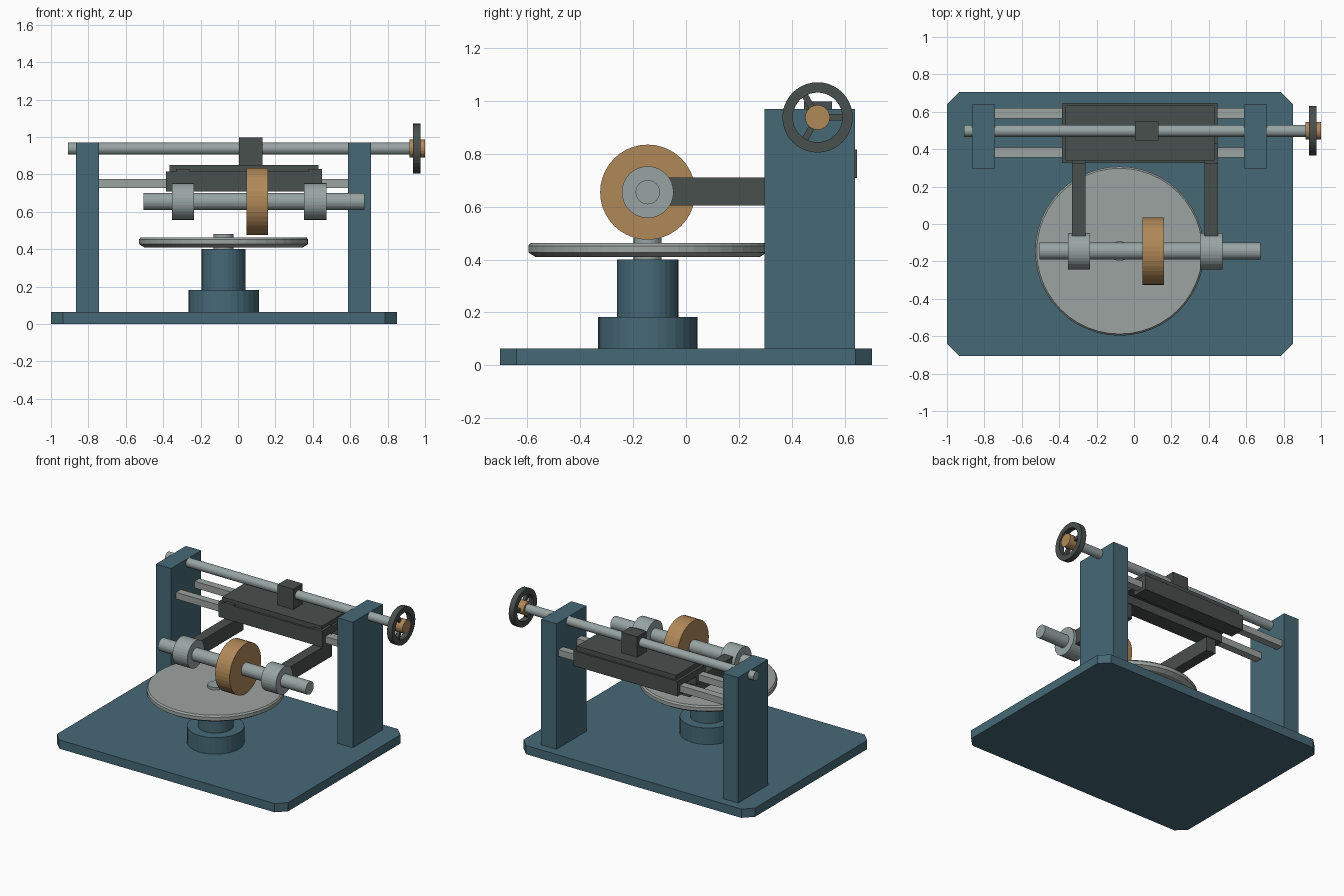
import bpy, bmesh
from math import pi, radians, sin, cos
from mathutils import Matrix, Vector

cube = bpy.data.objects.get("Cube")
if cube:
    bpy.data.objects.remove(cube, do_unlink=True)


def material(name, rgb):
    m = bpy.data.materials.new(name)
    m.use_nodes = True
    color = (*rgb, 1)
    m.diffuse_color = color
    m.node_tree.nodes["Principled BSDF"].inputs["Base Color"].default_value = color
    return m


teal = material("teal paint", (0.061, 0.141, 0.181))
dark = material("dark iron", (0.066, 0.08, 0.076))
steel = material("bright steel", (0.31, 0.37, 0.365))
pale = material("ground steel", (0.335, 0.37, 0.355))
brass = material("brass", (0.434, 0.246, 0.098))


def finish(name, bm, mat):
    bmesh.ops.recalc_face_normals(bm, faces=bm.faces)
    mesh = bpy.data.meshes.new(name)
    bm.to_mesh(mesh)
    bm.free()
    mesh.materials.append(mat)
    obj = bpy.data.objects.new(name, mesh)
    bpy.context.collection.objects.link(obj)
    return obj


def box(name, mat, xs, ys, zs):
    """Box from its limits on each axis."""
    low, high = (Vector(p) for p in zip(xs, ys, zs))
    bm = bmesh.new()
    bmesh.ops.create_cube(bm, size=1)
    bmesh.ops.scale(bm, vec=high - low, verts=bm.verts)
    bmesh.ops.translate(bm, vec=(low + high) / 2, verts=bm.verts)
    return finish(name, bm, mat)


def lathe(name, mat, profile, at, axis="Z", sides=32, closed=False):
    """Spin (radius, height) points about a vertical or lengthwise axis."""
    bm = bmesh.new()
    rings = [[bm.verts.new((r * cos(2 * pi * i / sides), r * sin(2 * pi * i / sides), h))
              for i in range(sides)] for r, h in profile]
    pairs = list(zip(rings, rings[1:]))
    if closed:
        pairs.append((rings[-1], rings[0]))
    else:
        bm.faces.new(rings[0])
        bm.faces.new(rings[-1])
    for a, b in pairs:
        for i in range(sides):
            j = (i + 1) % sides
            bm.faces.new((a[i], a[j], b[j], b[i]))
    if axis == "X":
        bm.transform(Matrix.Rotation(pi / 2, 4, "Y"))
    bm.transform(Matrix.Translation(at))
    return finish(name, bm, mat)


def rod(name, mat, radius, xs, y, z, sides=32):
    """Cylinder lying along x."""
    return lathe(name, mat, [(radius, xs[0]), (radius, xs[1])], (0, y, z), "X", sides)


# Base plate with clipped corners
base = box("base_plate", teal, (-1, 0.85), (-0.705, 0.705), (0, 0.063))
bm = bmesh.new()
bm.from_mesh(base.data)
uprights = [e for e in bm.edges if abs(e.verts[0].co.z - e.verts[1].co.z) > 0.01]
bmesh.ops.bevel(bm, geom=uprights, offset=0.064, segments=1, affect="EDGES")
bm.to_mesh(base.data)
bm.free()

# Side posts
box("right_post", teal, (-0.865, -0.743), (0.298, 0.64), (0.06, 0.97))
box("left_post", teal, (0.587, 0.71), (0.298, 0.64), (0.06, 0.97))

# Turntable on its pedestal
table_at = (-0.077, -0.145, 0)
lathe("pedestal", teal, [(0.188, 0.06), (0.188, 0.182), (0.117, 0.182), (0.117, 0.4)], table_at)
lathe("table_shaft", steel, [(0.053, 0.39), (0.053, 0.482)], table_at, sides=24)
lathe("turntable", pale, [(0.425, 0.41), (0.452, 0.427), (0.452, 0.452), (0.443, 0.463)],
      table_at, sides=48)

# Guide rails with the carriage saddles that ride on them
for side, y in (("front", 0.382), ("back", 0.592)):
    box(side + "_rail", pale, (-0.745, 0.59), (y - 0.027, y + 0.027), (0.728, 0.776))
    box(side + "_saddle", dark, (-0.385, 0.447), (y - 0.057, y + 0.055), (0.708, 0.785))
box("carriage", dark, (-0.385, 0.447), (0.325, 0.647), (0.77, 0.816))
box("carriage_top", dark, (-0.365, 0.43), (0.34, 0.634), (0.81, 0.85))

# Spindle carried by two arms
SPINDLE_Y, SPINDLE_Z = -0.145, 0.655
rod("spindle", steel, 0.046, (-0.505, 0.675), SPINDLE_Y, SPINDLE_Z, 24)
for side, x in (("right", -0.295), ("left", 0.413)):
    arm = (x - 0.037, x + 0.037)
    box(side + "_arm", dark, arm, (-0.08, 0.43), (0.605, 0.71))
    box(side + "_arm_bracket", dark, arm, (0.32, 0.43), (0.605, 0.828))
    rod(side + "_bearing", steel, 0.098, (x - 0.059, x + 0.059), SPINDLE_Y, SPINDLE_Z)
rod("friction_wheel", brass, 0.18, (0.045, 0.16), SPINDLE_Y, SPINDLE_Z, 40)

# Lead screw and its nut
SCREW_Y, SCREW_Z = 0.498, 0.938
rod("lead_screw", steel, 0.032, (-0.91, 0.93), SCREW_Y, SCREW_Z, 24)
box("screw_nut", dark, (0.005, 0.13), (0.446, 0.552), (0.845, 0.998))

# Handwheel
wheel_at = Vector((0.956, SCREW_Y, SCREW_Z))
lathe("handwheel_rim", dark, [(0.094, -0.02), (0.133, -0.02), (0.133, 0.02), (0.094, 0.02)],
      wheel_at, "X", 40, closed=True)
rod("handwheel_hub", brass, 0.047, (0.917, 1.0), SCREW_Y, SCREW_Z, 24)
for i in range(3):
    spoke = box("handwheel_spoke", dark, (-0.012, 0.012), (0.03, 0.1), (-0.012, 0.012))
    spoke.matrix_world = Matrix.Translation(wheel_at) @ Matrix.Rotation(radians(120 * i), 4, "X")
